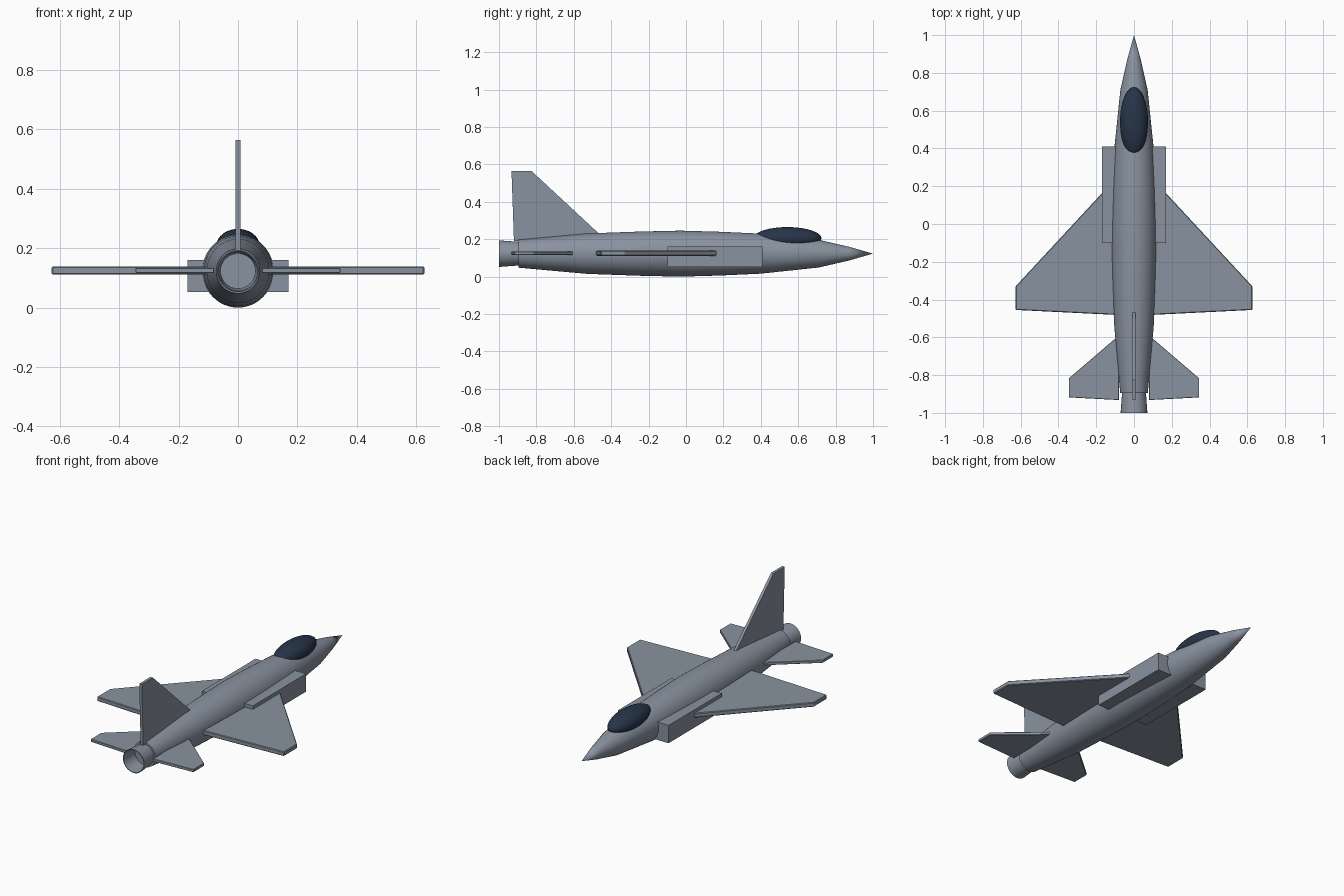
import bpy, bmesh, math
from mathutils import Vector

if "Cube" in bpy.data.objects:
    bpy.data.objects.remove(bpy.data.objects["Cube"])

ZC = 0.123  # height of the fuselage axis


def material(name, rgb):
    m = bpy.data.materials.new(name)
    m.diffuse_color = (*rgb, 1)
    m.use_nodes = True
    m.node_tree.nodes["Principled BSDF"].inputs["Base Color"].default_value = m.diffuse_color
    return m


GREY = material("blue_grey", (0.25, 0.29, 0.35))
DARK = material("dark_glass", (0.02, 0.035, 0.065))


def finish(bm, name, mat, smooth=False, bevel=0):
    bmesh.ops.recalc_face_normals(bm, faces=bm.faces)
    me = bpy.data.meshes.new(name)
    bm.to_mesh(me)
    bm.free()
    ob = bpy.data.objects.new(name, me)
    bpy.context.collection.objects.link(ob)
    me.materials.append(mat)
    if bevel:
        b = ob.modifiers.new("Bevel", 'BEVEL')
        b.width, b.segments = bevel, 1
    if smooth:
        bpy.ops.object.select_all(action='DESELECT')
        ob.select_set(True)
        bpy.context.view_layer.objects.active = ob
        bpy.ops.object.shade_smooth_by_angle(angle=math.radians(35))
    return ob


def lathe(name, profile, mat, squash=1.0):
    """Spin (y, radius) points around the long axis."""
    bm = bmesh.new()
    vs = [bm.verts.new((0, y, r)) for y, r in profile]
    es = [bm.edges.new(p) for p in zip(vs, vs[1:])]
    bmesh.ops.spin(bm, geom=vs + es, cent=(0, 0, 0), axis=(0, 1, 0),
                   angle=2 * math.pi, steps=48, use_merge=True)
    bmesh.ops.remove_doubles(bm, verts=bm.verts, dist=1e-5)
    for v in bm.verts:
        v.co.x *= squash
        v.co.z += ZC
    return finish(bm, name, mat, smooth=True)


def plate(name, points, thickness, bevel=0):
    """Solid slab from a planar outline, centred on that outline."""
    bm = bmesh.new()
    f = bm.faces.new([bm.verts.new(p) for p in points])
    f.normal_update()
    n = f.normal.copy() * thickness
    r = bmesh.ops.extrude_face_region(bm, geom=[f], use_keep_orig=True)
    new = [g for g in r['geom'] if isinstance(g, bmesh.types.BMVert)]
    bmesh.ops.translate(bm, verts=new, vec=n)
    bmesh.ops.translate(bm, verts=bm.verts, vec=-n / 2)
    return finish(bm, name, GREY, bevel=bevel)


# Fuselage with pointed nose and flat tail cap
lathe("fuselage", [(1.0, 0), (0.87, 0.037), (0.71, 0.074), (0.40, 0.107),
                   (0.18, 0.117), (-0.03, 0.123), (-0.25, 0.118),
                   (-0.53, 0.108), (-0.895, 0.075), (-0.895, 0)], GREY, 0.975)

# Flared, hollow exhaust nozzle
lathe("exhaust_nozzle", [(-0.89, 0.063), (-1.0, 0.071), (-1.0, 0.067),
                         (-0.9, 0.059)], GREY)

# Canopy
bm = bmesh.new()
bmesh.ops.create_uvsphere(bm, u_segments=40, v_segments=20, radius=1)
for v in bm.verts:
    v.co = Vector((v.co.x * 0.074, 0.542 + v.co.y * 0.182, 0.205 + v.co.z * 0.06))
finish(bm, "canopy", DARK, smooth=True)

# Mirrored wings, tailplanes and intakes
wing = [(0.08, 0.26), (0.627, -0.33), (0.627, -0.455), (0.08, -0.482)]
tail = [(0.08, -0.59), (0.345, -0.817), (0.345, -0.918), (0.08, -0.932)]
for side, s in (("right", 1), ("left", -1)):
    plate(side + "_wing", [(s * x, y, 0.125) for x, y in wing], 0.027, 0.004)
    plate(side + "_tailplane", [(s * x, y, 0.125) for x, y in tail], 0.017, 0.002)
    plate(side + "_intake", [(s * x, y, 0.106) for x, y in
                             [(0.07, 0.41), (0.17, 0.41), (0.17, -0.1), (0.07, -0.1)]], 0.108)

# Vertical fin
plate("vertical_fin", [(0, -0.433, 0.2), (0, -0.826, 0.565),
                       (0, -0.933, 0.565), (0, -0.92, 0.19)], 0.017)
